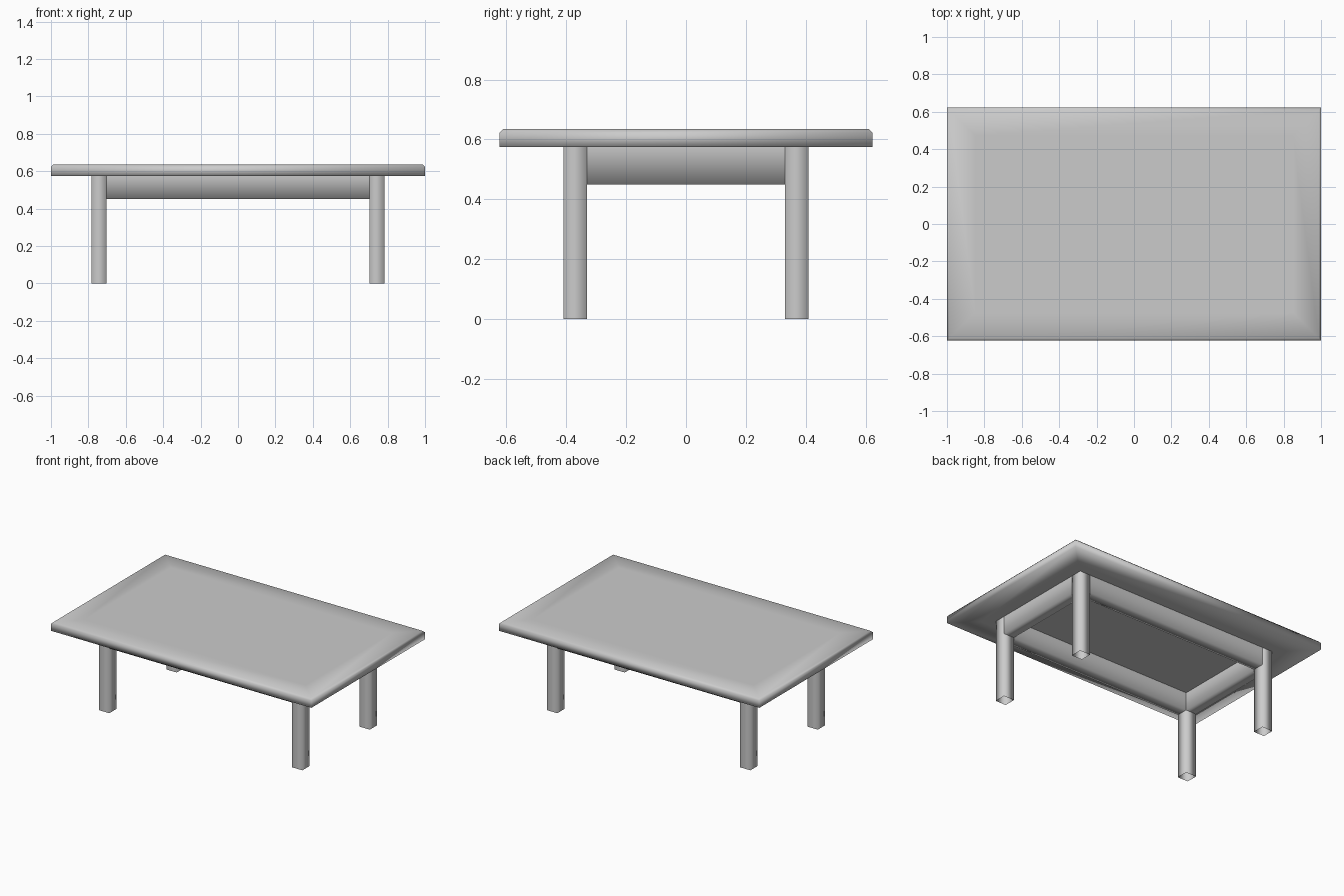
import bpy
import bmesh

cube = bpy.data.objects.get("Cube")
if cube:
    bpy.data.objects.remove(cube, do_unlink=True)

grey = bpy.data.materials.new("plain_grey")
grey.use_nodes = True
colour = (0.6, 0.6, 0.6, 1)
grey.diffuse_color = colour
grey.node_tree.nodes["Principled BSDF"].inputs["Base Color"].default_value = colour


def finish(name, bm):
    """Turn a bmesh into a smooth-shaded grey object."""
    mesh = bpy.data.meshes.new(name)
    for face in bm.faces:
        face.smooth = True
    bm.to_mesh(mesh)
    bm.free()
    mesh.materials.append(grey)
    obj = bpy.data.objects.new(name, mesh)
    bpy.context.collection.objects.link(obj)
    return obj


def open_box(name, centre, size, open_sides):
    """Box without the faces whose normal is along the given axes and signs."""
    bm = bmesh.new()
    bmesh.ops.create_cube(bm, size=1)
    bm.normal_update()
    hidden = [f for f in bm.faces
              if any(f.normal[axis] * sign > 0.5 for axis, sign in open_sides)]
    bmesh.ops.delete(bm, geom=hidden, context="FACES")
    bmesh.ops.scale(bm, vec=size, verts=bm.verts)
    bmesh.ops.translate(bm, vec=centre, verts=bm.verts)
    return finish(name, bm)


def stacked_rectangles(name, rings):
    """Solid joined from rectangles given as half width, half depth, height."""
    bm = bmesh.new()
    loops = [[bm.verts.new((sx * w, sy * d, z))
              for sx, sy in ((-1, -1), (1, -1), (1, 1), (-1, 1))]
             for w, d, z in rings]
    for low, high in zip(loops, loops[1:]):
        for i in range(4):
            j = (i + 1) % 4
            bm.faces.new((low[i], low[j], high[j], high[i]))
    bm.faces.new(reversed(loops[0]))
    bm.faces.new(loops[-1])
    return finish(name, bm)


# Dimensions
width, depth, top_z, under_z = 1.0, 0.623, 0.635, 0.574
leg_x, leg_y, thick, apron_z = 0.742, 0.37, 0.08, 0.45
chamfer, border = 0.012, 0.15

# Table top with a softened upper edge
stacked_rectangles("table_top", [
    (width - border, depth - border, under_z),
    (width, depth, under_z),
    (width, depth, top_z - chamfer),
    (width - chamfer, depth - chamfer, top_z),
    (width - border, depth - border, top_z),
])

# Four hollow square legs
for sy, end in ((-1, "front"), (1, "back")):
    for sx, side in ((-1, "right"), (1, "left")):
        open_box(f"{end}_{side}_leg", (sx * leg_x, sy * leg_y, under_z / 2),
                 (thick, thick, under_z), [(2, 1), (2, -1)])

# Aprons between the legs, flush with them
apron_mid, apron_h = (under_z + apron_z) / 2, under_z - apron_z
for s, end, side in ((-1, "front", "right"), (1, "back", "left")):
    open_box(f"{end}_apron", (0, s * leg_y, apron_mid),
             (2 * leg_x - thick, thick, apron_h), [(0, 1), (0, -1), (2, 1)])
    open_box(f"{side}_apron", (s * leg_x, 0, apron_mid),
             (thick, 2 * leg_y - thick, apron_h), [(1, 1), (1, -1), (2, 1)])
